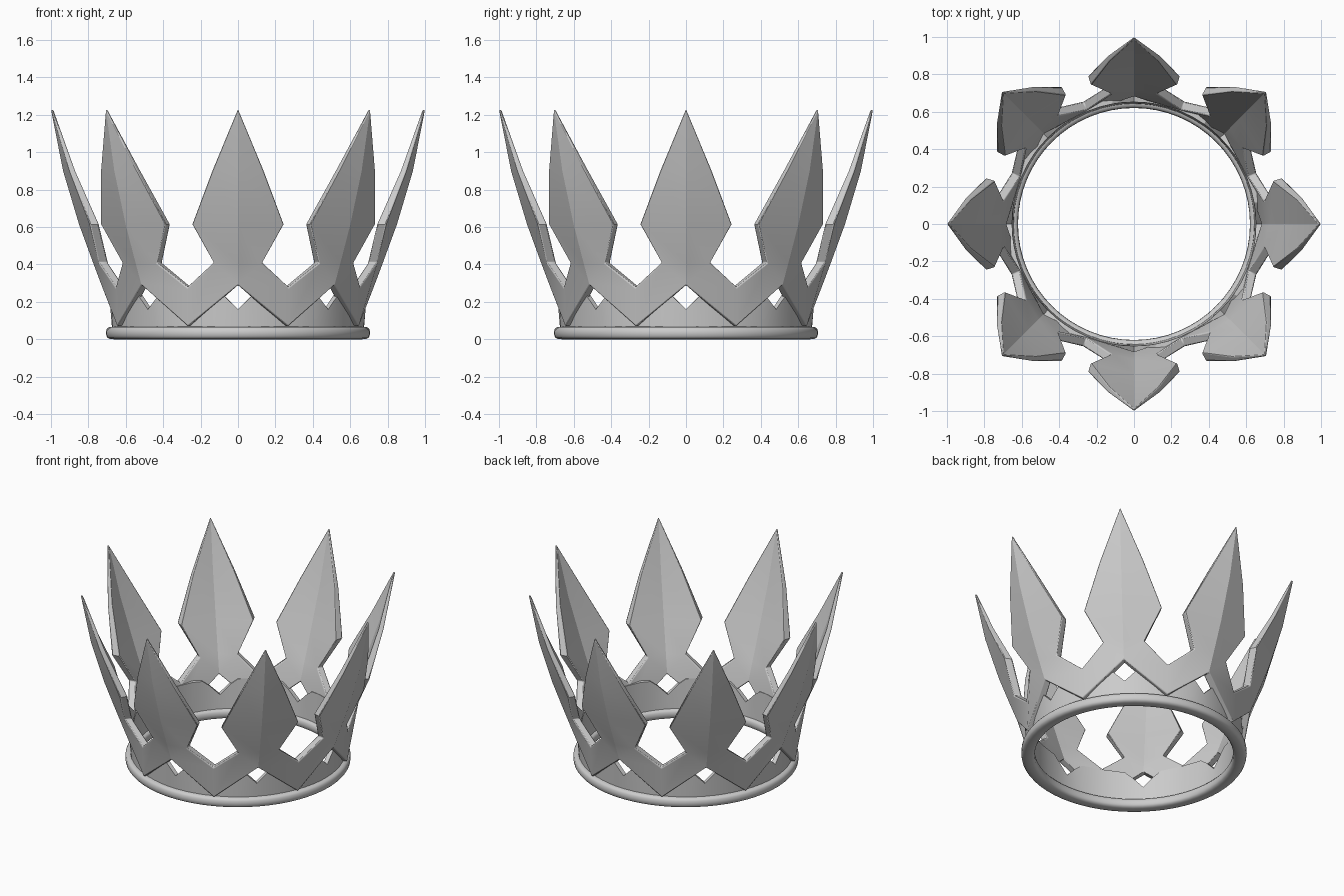
import bpy, bmesh
from math import sin, cos, pi, radians, copysign
from mathutils import Matrix, Vector

cube = bpy.data.objects.get("Cube")
if cube:
    bpy.data.objects.remove(cube, do_unlink=True)

POINTS = 8
STEP = 2 * pi / POINTS

metal = bpy.data.materials.new("grey_metal")
metal.use_nodes = True
GREY = (0.6, 0.6, 0.6, 1)
metal.diffuse_color = GREY
metal.node_tree.nodes["Principled BSDF"].inputs["Base Color"].default_value = GREY


def finish(bm, name, angle, bevel=0):
    bmesh.ops.recalc_face_normals(bm, faces=bm.faces)
    mesh = bpy.data.meshes.new(name)
    bm.to_mesh(mesh)
    bm.free()
    obj = bpy.data.objects.new(name, mesh)
    bpy.context.collection.objects.link(obj)
    mesh.materials.append(metal)
    if bevel:
        mod = obj.modifiers.new("soft_edges", 'BEVEL')
        mod.width = bevel
        mod.segments = 2
        mod.limit_method = 'ANGLE'
        mod.angle_limit = radians(50)
    bpy.ops.object.select_all(action='DESELECT')
    obj.select_set(True)
    bpy.context.view_layer.objects.active = obj
    bpy.ops.object.shade_smooth_by_angle(angle=radians(angle))
    return obj


def polar(r, a, z):
    return Vector((r * sin(a), -r * cos(a), z))


# Base ring: a rounded square section turned around the axis
def base_ring():
    bm = bmesh.new()
    seg, sides = 64, 16

    def soft(v):
        return copysign(abs(v) ** 0.7, v)
    rings = []
    for i in range(seg):
        a = 2 * pi * i / seg
        rings.append([bm.verts.new(polar(0.663 + 0.043 * soft(cos(t)), a,
                                         0.034 + 0.034 * soft(sin(t))))
                      for t in (2 * pi * k / sides for k in range(sides))])
    for i in range(seg):
        p, q = rings[i], rings[(i + 1) % seg]
        for k in range(sides):
            m = (k + 1) % sides
            bm.faces.new((p[k], q[k], q[m], p[m]))
    finish(bm, "base_ring", 60)


# Inner band: thin wall with a notched top, dipping behind each spike
def inner_band():
    bm = bmesh.new()
    notch = [(0, 0.16), (6, 0.23), (10, 0.265), (16, 0.27), (22.5, 0.27)]
    half = [(radians(a), z) for a, z in notch]
    line = half + [(STEP - a, z) for a, z in half[-2:0:-1]]
    cols = []
    for i in range(POINTS):
        for a, z in line:
            ang = a + i * STEP
            cols.append([bm.verts.new(polar(r, ang, h)) for r, h in
                         ((0.672, 0.04), (0.682, z), (0.652, z), (0.642, 0.04))])
    for i, p in enumerate(cols):
        q = cols[(i + 1) % len(cols)]
        for k in range(4):
            m = (k + 1) % 4
            bm.faces.new((p[k], q[k], q[m], p[m]))
    finish(bm, "inner_band", 30)


# Spiked band: half a spike mirrored, repeated, welded and thickened inward
def spiked_band():
    bm = bmesh.new()
    va = STEP / 2
    P = {
        "tip": (0, 1.0, 1.23), "mid": (0, 0.935, 0.9), "wide": (0, 0.85, 0.615),
        "neck": (0, 0.775, 0.41), "arch": (0, 0.73, 0.29),
        "side_mid": (0.138, 0.90, 0.9), "side_wide": (0.245, 0.792, 0.615),
        "side_neck": (0.13, 0.745, 0.41),
        "dip": (0.708 * sin(va), 0.708 * cos(va), 0.28),
        "foot": (0.70 * sin(va), 0.70 * cos(va), 0.07),
    }
    thick = {"tip": 0.012, "mid": 0.035, "side_mid": 0.03}
    faces = ["tip mid side_mid", "mid wide side_wide side_mid",
             "wide neck side_neck side_wide", "neck arch side_neck",
             "arch foot dip side_neck"]
    depth = bm.verts.layers.float.new("depth")
    for i in range(POINTS):
        turn = Matrix.Rotation(i * STEP, 3, 'Z')
        for side in (1, -1):
            v = {}
            for name, (x, r, z) in P.items():
                v[name] = bm.verts.new(turn @ Vector((side * x, -r, z)))
                v[name][depth] = thick.get(name, 0.05)
            for f in faces:
                loop = [v[n] for n in f.split()]
                bm.faces.new(loop if side > 0 else loop[::-1])
    bmesh.ops.remove_doubles(bm, verts=bm.verts, dist=0.0005)

    # Inner skin and rim
    outer_faces, rim = list(bm.faces), [e for e in bm.edges if e.is_boundary]
    inner = {}
    for v in list(bm.verts):
        out = Vector((v.co.x, v.co.y, 0)).normalized()
        inner[v] = bm.verts.new(v.co - out * v[depth])
    for f in outer_faces:
        bm.faces.new([inner[v] for v in reversed(f.verts)])
    for e in rim:
        a, b = e.verts
        bm.faces.new((a, b, inner[b], inner[a]))
    finish(bm, "spiked_band", 24, 0.008)


base_ring()
inner_band()
spiked_band()
